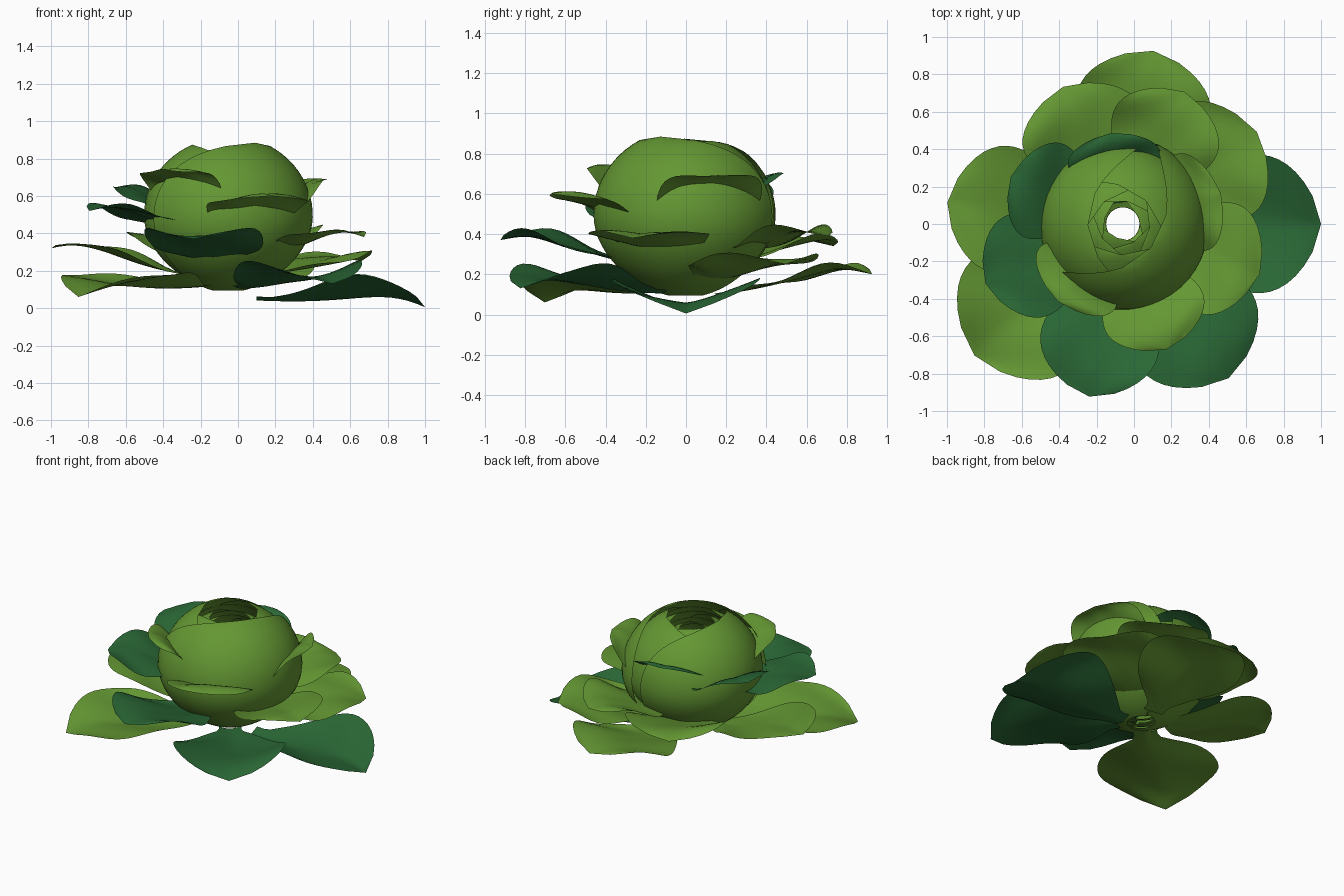
import bpy, bmesh, math

if "Cube" in bpy.data.objects:
    bpy.data.objects.remove(bpy.data.objects["Cube"])

GOLDEN = math.radians(-137.5)   # spiral step between leaves
CX = -0.06                      # axis of the plant


def material(name, rgb):
    m = bpy.data.materials.new(name)
    m.diffuse_color = (*rgb, 1)
    m.use_nodes = True
    m.node_tree.nodes["Principled BSDF"].inputs["Base Color"].default_value = m.diffuse_color
    return m


LIGHT = material("light leaf green", (0.127, 0.31, 0.033))
DARK = material("dark leaf green", (0.023, 0.138, 0.036))


def sheet(name, point, nu, nv, mat):
    """Smooth surface from point(u 0..1, v -1..1)."""
    bm = bmesh.new()
    g = [[bm.verts.new(point(i / nu, 2 * j / nv - 1)) for j in range(nv + 1)]
         for i in range(nu + 1)]
    for i in range(nu):
        for j in range(nv):
            bm.faces.new((g[i][j], g[i + 1][j], g[i + 1][j + 1], g[i][j + 1]))
    bmesh.ops.remove_doubles(bm, verts=bm.verts, dist=1e-4)
    for f in bm.faces:
        f.smooth = True
    me = bpy.data.meshes.new(name)
    bm.to_mesh(me)
    bm.free()
    me.materials.append(mat)
    ob = bpy.data.objects.new(name, me)
    bpy.context.collection.objects.link(ob)


def outer_leaf(i, reach, tip_z, slope, half_w, cup, turn):
    """Spoon-shaped leaf spreading away from the head."""
    a = GOLDEN * i + math.radians(turn)
    base = 0.16 - 0.003 * i
    length = reach - base

    def point(u, v):
        shape = max(math.sin(math.pi * u ** 1.5), 0) ** 0.62
        if u < 0.5:
            shape = max(shape, 0.2)
        s = v * half_w * shape
        r = base + length * u
        z = tip_z - slope * length * (1 - u)
        z += 0.045 * math.sin(math.pi * u ** 2.5)      # droop at the tip
        z += cup * abs(v) ** 1.4 * shape
        z += 0.022 * math.sin(9 * u + 3 * v + 1.7 * i) * abs(v) * shape
        return (CX + r * math.cos(a) - s * math.sin(a),
                r * math.sin(a) + s * math.cos(a), z)

    sheet(f"outer_leaf_{i + 1}", point, 20, 16, LIGHT if i % 3 else DARK)


def head_leaf(k):
    """Wrapped leaf: a patch of a nested ellipsoid, open at the top."""
    a = GOLDEN * (16 + k)
    rh, rv = 0.46 - 0.017 * k, 0.43 - 0.013 * k
    top = math.asin((0.195 - 0.0105 * k) / rh)
    bottom = math.pi - math.asin(0.1 / rh)

    def point(u, v):
        t = bottom + (top - bottom) * u
        hw = math.radians(108) * max(1 - u ** 7, 0.0) ** 0.5
        p = a + v * hw
        c = math.cos(t)
        r = rh * math.sin(t) * (1 + 0.012 * abs(v) ** 4)
        r *= 1 - 0.12 * max(-c, 0) ** 2                # narrower underneath
        z = 0.495 + (rv if c > 0 else rv - 0.02) * c
        return (CX + r * math.cos(p), r * math.sin(p), z)

    sheet(f"head_leaf_{k + 1}", point, 28, 28, LIGHT)


# Outer leaves from the ground up:
# reach, tip height, slope, half width, cupping, turn in degrees
LEAVES = [
    (1.06, 0.005, -0.04, 0.37, 0.11, 0), (1.06, 0.06, -0.06, 0.39, 0.08, -1),
    (0.94, 0.20, 0.13, 0.36, 0.02, -5), (1.00, 0.13, 0.03, 0.36, 0.07, -3),
    (0.945, 0.32, 0.20, 0.34, 0.03, 3), (0.87, 0.25, 0.12, 0.35, 0.03, 2),
    (0.94, 0.37, 0.18, 0.32, 0.03, 4), (0.80, 0.34, 0.15, 0.33, 0.04, -4),
    (0.78, 0.38, 0.16, 0.31, 0.03, 0), (0.80, 0.52, 0.18, 0.29, 0.01, 1),
    (0.78, 0.39, 0.16, 0.30, 0.02, 0), (0.71, 0.60, 0.32, 0.28, -0.02, 2),
    (0.65, 0.645, 0.42, 0.27, 0.0, 7), (0.55, 0.69, 0.65, 0.27, -0.02, 5),
    (0.54, 0.74, 0.6, 0.26, -0.02, -5), (0.49, 0.70, 0.75, 0.25, 0.0, 0),
]
for n, row in enumerate(LEAVES):
    outer_leaf(n, *row)

# Wrapped head
for n in range(12):
    head_leaf(n)
